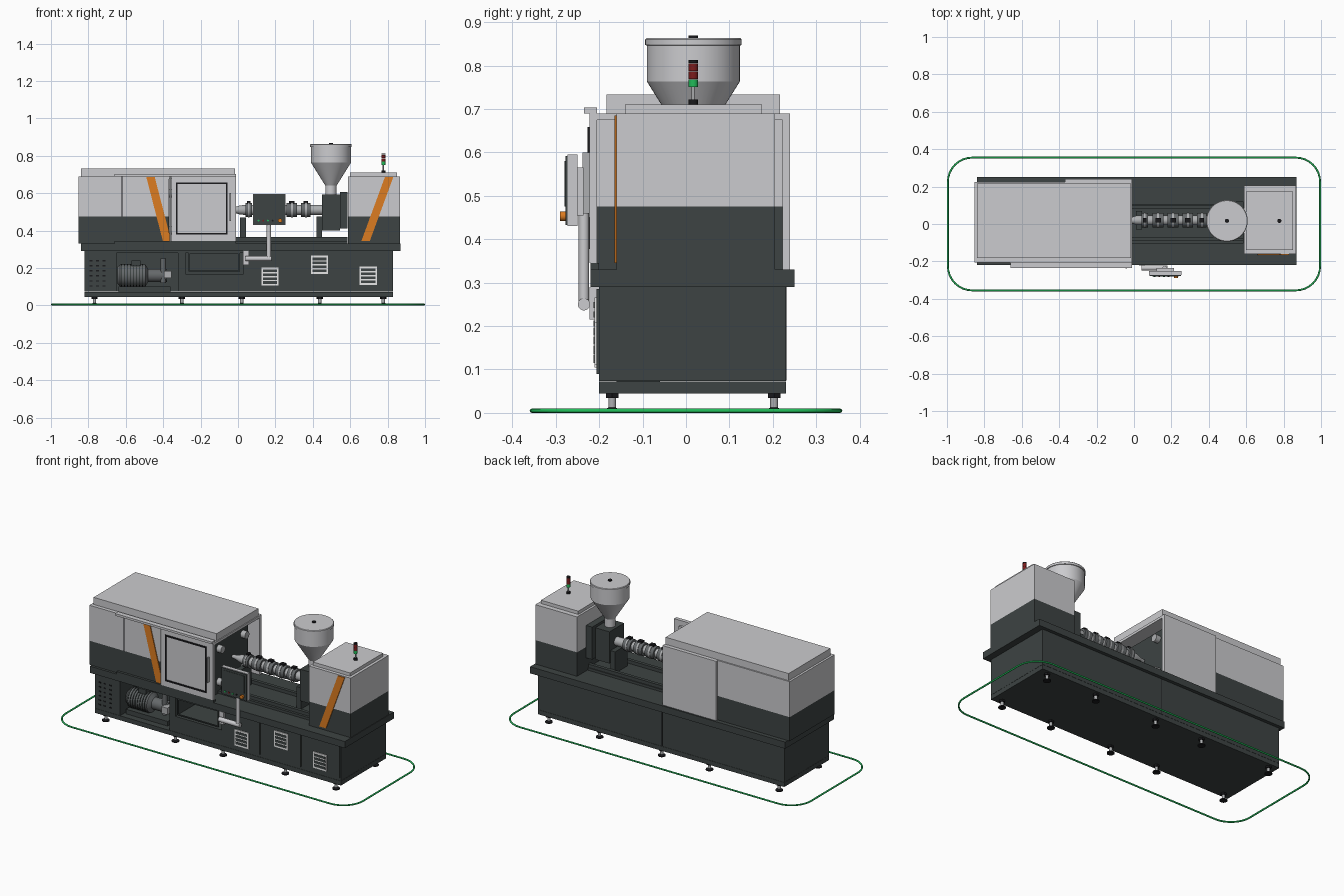
import bpy, bmesh
from math import pi, cos, sin
from mathutils import Matrix, Vector

cube = bpy.data.objects.get("Cube")
if cube:
    bpy.data.objects.remove(cube, do_unlink=True)


def material(name, r, g, b):
    m = bpy.data.materials.new(name)
    m.use_nodes = True
    m.diffuse_color = (r, g, b, 1)
    node = next(n for n in m.node_tree.nodes if n.type == 'BSDF_PRINCIPLED')
    node.inputs["Base Color"].default_value = (r, g, b, 1)
    return m


LIGHT = material("light grey paint", .6, .6, .62)
DARK = material("dark grey paint", .047, .057, .056)
BLACK = material("black", .01, .01, .012)
STEEL = material("steel", .42, .43, .44)
IRON = material("iron grey", .13, .14, .145)
ORANGE = material("orange paint", .72, .2, .015)
GREEN = material("green", .015, .5, .1)
RED = material("dark red", .2, .012, .012)
WHITE = material("white", .8, .8, .8)


def finish(name, bm, mat, smooth=False):
    me = bpy.data.meshes.new(name)
    bmesh.ops.recalc_face_normals(bm, faces=bm.faces)
    bm.to_mesh(me)
    bm.free()
    me.materials.append(mat)
    ob = bpy.data.objects.new(name, me)
    bpy.context.collection.objects.link(ob)
    if smooth:
        bpy.ops.object.select_all(action='DESELECT')
        ob.select_set(True)
        bpy.context.view_layer.objects.active = ob
        bpy.ops.object.shade_smooth_by_angle()
    return ob


def box(name, x, y, z, mat):
    """Box from three (low, high) ranges."""
    bm = bmesh.new()
    lo, hi = Vector((x[0], y[0], z[0])), Vector((x[1], y[1], z[1]))
    bmesh.ops.create_cube(bm, size=1, matrix=Matrix.Translation((lo + hi) / 2)
                          @ Matrix.Diagonal((*(hi - lo), 1)))
    return finish(name, bm, mat)


def lathe(name, at, profile, mat, axis='Z', sides=32):
    """Turned solid from (radius, offset) pairs along an axis."""
    bm = bmesh.new()
    turn = {'Z': Matrix(), 'X': Matrix.Rotation(pi / 2, 4, 'Y'),
            'Y': Matrix.Rotation(-pi / 2, 4, 'X')}[axis]
    rings = []
    for r, h in profile:
        rings.append([bm.verts.new(Vector(at) + turn @ Vector(
            (r * cos(2 * pi * i / sides), r * sin(2 * pi * i / sides), h))) for i in range(sides)])
    for a, b in zip(rings, rings[1:]):
        for i in range(sides):
            j = (i + 1) % sides
            bm.faces.new((a[i], a[j], b[j], b[i]))
    bm.faces.new(rings[0])
    bm.faces.new(rings[-1])
    return finish(name, bm, mat, True)


def rod(name, at, r, length, mat, axis='Z', sides=24):
    return lathe(name, at, [(r, 0), (r, length)], mat, axis, sides)


def stripe(name, top, bottom, width, y):
    """Slanted decorative plate on a front face."""
    bm = bmesh.new()
    pts = [(top, .685), (top + width, .685), (bottom + width, .345), (bottom, .345)]
    face = bm.faces.new([bm.verts.new((x, y, z)) for x, z in pts])
    out = bmesh.ops.extrude_face_region(bm, geom=[face])
    bmesh.ops.translate(bm, vec=(0, -.005, 0),
                        verts=[v for v in out["geom"] if isinstance(v, bmesh.types.BMVert)])
    return finish(name, bm, ORANGE)


def frame(name, x, z, y, t, mat):
    """Four thin bars around a rectangle."""
    box(name + "_left", (x[0], x[0] + t), y, z, mat)
    box(name + "_right", (x[1] - t, x[1]), y, z, mat)
    box(name + "_top", x, y, (z[1] - t, z[1]), mat)
    box(name + "_bottom", x, y, (z[0], z[0] + t), mat)


# Floor outline
curve = bpy.data.curves.new("floor_outline", 'CURVE')
curve.dimensions = '3D'
curve.bevel_depth = .005
curve.bevel_resolution = 2
path = []
for k, (sx, sy) in enumerate([(1, 1), (-1, 1), (-1, -1), (1, -1)]):
    for i in range(9):
        a = (k + i / 8) * pi / 2
        path.append((sx * .865 + .13 * cos(a), sy * .225 + .13 * sin(a), .005, 1))
spline = curve.splines.new('POLY')
spline.points.add(len(path) - 1)
for p, co in zip(spline.points, path):
    p.co = co
spline.use_cyclic_u = True
curve.materials.append(GREEN)
bpy.context.collection.objects.link(bpy.data.objects.new("floor_outline", curve))

# Base with open bays at the front
front = (-.2, 0)
box("plinth", (-.82, .83), (-.2, .23), (.045, .072), DARK)
box("base_rear", (-.82, .83), (0, .23), (.073, .29), DARK)
box("base_front_left", (-.82, -.65), front, (.073, .29), DARK)
box("bay_divider", (-.32, -.28), front, (.073, .29), DARK)
box("base_front_right", (.03, .83), front, (.073, .29), DARK)
box("bay_lintel", (-.65, .03), front, (.28, .29), DARK)
box("lower_bay_panel", (-.28, .03), front, (.073, .168), DARK)
box("base_flange", (-.84, .87), (-.22, .25), (.29, .33), DARK)
frame("bay_rim", (-.265, .01), (.18, .28), (-.202, -.195), .006, DARK)
for i, x in enumerate([(.035, .29), (.297, .565), (.572, .825)]):
    box(f"service_door_{i}", x, (-.206, -.2), (.09, .285), DARK)
box("rear_seam", (-.002, .002), (.2295, .231), (.075, .29), BLACK)
for r in range(6):
    for c in range(3):
        x, z = -.795 + c * .035, .1 + r * .027
        box("side_slot", (x, x + .016), (-.202, -.199), (z, z + .007), BLACK)

# Vents
for x, z in [(.125, .105), (.39, .168), (.65, .11)]:
    box("vent_plate", (x, x + .092), (-.211, -.205), (z, z + .098), WHITE)
    for k in range(4):
        s = z + .01 + k * .021
        box("vent_slat", (x + .008, x + .084), (-.213, -.209), (s, s + .014), DARK)

# Levelling feet
for x in (-.767, -.3, .02, .437, .777):
    for y in (-.17, .203):
        lathe("foot", (x, y, 0), [(.021, 0), (.021, .006), (.009, .012)], BLACK, sides=20)
        rod("foot_stem", (x, y, .01), .009, .03, STEEL, sides=16)
        rod("foot_nut", (x, y, .034), .017, .012, BLACK, sides=6)

# Pump motor in the bay
lathe("motor", (-.645, -.11, .16), [(.045, 0), (.058, .015), (.058, .15), (.035, .165)], IRON, 'X')
for k in range(8):
    rod("motor_fin", (-.625 + k * .016, -.11, .16), .062, .006, DARK, 'X')
box("motor_terminal_box", (-.57, -.52), (-.14, -.08), (.21, .24), DARK)
rod("pump", (-.48, -.11, .16), .035, .1, IRON, 'X')
rod("pump_riser", (-.4, -.13, .12), .014, .13, IRON)
box("pump_valve", (-.395, -.355), (-.17, -.11), (.145, .185), STEEL)
box("pump_foot", (-.64, -.36), (-.16, -.06), (.072, .1), DARK)

# Clamp housing: solid end, open guard end
box("clamp_lower", (-.853, -.37), (-.205, .225), (.33, .475), DARK)
box("clamp_upper", (-.853, -.37), (-.205, .225), (.475, .69), LIGHT)
box("clamp_seam", (-.622, -.618), (-.2065, -.2), (.475, .69), BLACK)
box("clamp_roof", (-.84, -.015), (-.183, .217), (.69, .733), LIGHT)
box("guard_ceiling", (-.37, -.01), (-.205, .225), (.675, .69), LIGHT)
box("rear_guard", (-.37, -.01), (.222, .24), (.33, .69), LIGHT)
box("front_guard_door", (-.355, -.012), (-.222, -.205), (.345, .69), LIGHT)
frame("door_window_seal", (-.332, -.055), (.378, .658), (-.227, -.22), .009, BLACK)
box("door_handle", (-.045, -.037), (-.238, -.222), (.45, .6), STEEL)
box("door_hinge_strip", (-.366, -.357), (-.22, -.205), (.345, .69), STEEL)
box("upper_door_rail", (-.66, -.01), (-.235, -.205), (.69, .703), LIGHT)
box("lower_door_rail", (-.66, -.01), (-.22, -.2), (.33, .345), DARK)
stripe("clamp_stripe", -.49, -.402, .045, -.205)
box("platen", (-.14, -.06), (-.15, .18), (.33, .65), DARK)
for y in (-.1, .13):
    for z in (.4, .6):
        rod("tie_bar", (-.37, y, z), .022, .34, STEEL, 'X')

# Injection carriage bed and supports
box("carriage_bed", (-.06, .585), (-.105, .105), (.33, .345), DARK)
for y in (-.08, .09):
    box("carriage_rail", (-.05, .585), (y - .01, y + .01), (.345, .365), DARK)
box("nozzle_support", (.01, .042), (-.03, .07), (.345, .47), DARK)
box("barrel_support", (.42, .45), (-.04, .08), (.345, .475), DARK)

# Barrel, heater bands and terminals
axis_y, axis_z = .02, .51
lathe("barrel", (-.05, axis_y, axis_z),
      [(.01, 0), (.014, .03), (.024, .06), (.026, .08), (.026, .52)], STEEL, 'X')
for x, w in [(.04, .035), (.1, .058), (.18, .058), (.26, .056), (.338, .05)]:
    rod("heater_band", (x, axis_y, axis_z), .038, w, IRON, 'X')
    rod("band_clamp", (x + w * .4, axis_y, axis_z), .041, w * .2, STEEL, 'X')
    box("band_terminal", (x + w * .25, x + w * .75), (axis_y - .012, axis_y + .012),
        (axis_z + .03, axis_z + .048), BLACK)

# Feed block and hopper
box("feed_block", (.45, .545), (-.05, .09), (.4, .592), DARK)
box("drive_plate", (.545, .585), (-.08, .12), (.41, .607), DARK)
hopper = (.497, .017, 0)
lathe("hopper", hopper, [(.03, .592), (.03, .64), (.107, .763), (.107, .846),
                         (.111, .847), (.111, .86), (.108, .863)], LIGHT, sides=48)
rod("hopper_knob", (.497, .017, .862), .011, .007, BLACK)

# Drive housing
box("drive_lower", (.587, .867), (-.16, .205), (.33, .475), DARK)
box("drive_upper", (.587, .867), (-.16, .205), (.475, .69), LIGHT)
box("drive_lid", (.6, .85), (-.14, .175), (.69, .71), LIGHT)
stripe("drive_stripe", .785, .66, .045, -.16)

# Signal tower
for name, r, z, h, mat in [("base", .011, .71, .012, BLACK), ("pole", .004, .72, .03, STEEL),
                           ("green_lamp", .011, .75, .018, GREEN), ("red_lamp", .011, .769, .017, RED),
                           ("upper_red_lamp", .011, .787, .018, RED), ("cap", .011, .806, .007, BLACK)]:
    rod("signal_" + name, (.777, .017, z), r, h, mat)

# Control panel on a swing arm
box("panel_case", (.08, .255), (-.273, -.25), (.43, .595), LIGHT)
box("panel_face", (.083, .252), (-.278, -.272), (.433, .592), DARK)
box("panel_screen", (.098, .237), (-.28, -.276), (.475, .58), DARK)
box("panel_bracket", (.12, .215), (-.25, -.236), (.455, .565), LIGHT)
for k, mat in enumerate([GREEN, RED, GREEN, BLACK]):
    rod("panel_button", (.11 + k * .025, -.283, .453), .005, .008, mat, 'Y', 12)
rod("stop_button", (.225, -.29, .453), .011, .014, ORANGE, 'Y')
rod("arm_upright", (.165, -.235, .25), .012, .21, LIGHT)
rod("arm_crossbar", (.04, -.235, .25), .014, .14, LIGHT, 'X')
box("arm_mount", (.028, .058), (-.222, -.2), (.215, .29), LIGHT)
